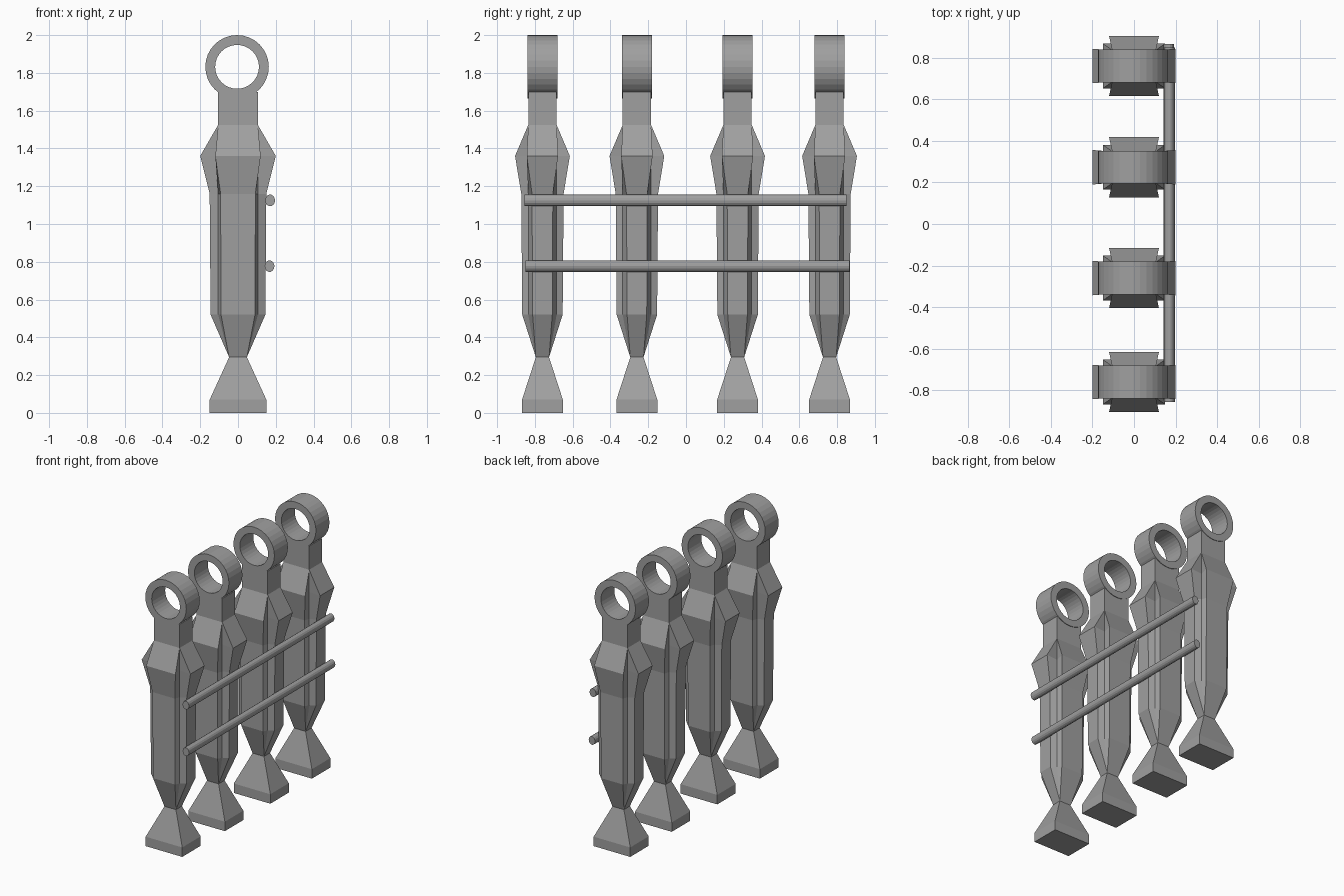
import bpy, bmesh, math

cube = bpy.data.objects.get("Cube")
if cube:
    bpy.data.objects.remove(cube, do_unlink=True)

# Single grey colour
grey = bpy.data.materials.new("mid_grey")
grey.use_nodes = True
grey.diffuse_color = (0.35, 0.35, 0.35, 1)
grey.node_tree.nodes["Principled BSDF"].inputs["Base Color"].default_value = grey.diffuse_color


def finish(bm, name):
    bmesh.ops.remove_doubles(bm, verts=bm.verts, dist=0.0005)
    bmesh.ops.recalc_face_normals(bm, faces=bm.faces)
    mesh = bpy.data.meshes.new(name)
    bm.to_mesh(mesh)
    bm.free()
    mesh.materials.append(grey)
    obj = bpy.data.objects.new(name, mesh)
    bpy.context.collection.objects.link(obj)
    return obj


def loft(bm, rings, closed=False):
    loops = [[bm.verts.new(p) for p in ring] for ring in rings]
    n = len(loops[0])
    pairs = list(zip(loops, loops[1:]))
    if closed:
        pairs.append((loops[-1], loops[0]))
    else:
        bm.faces.new(loops[0])
        bm.faces.new(loops[-1])
    for a, b in pairs:
        for i in range(n):
            j = (i + 1) % n
            bm.faces.new((a[i], a[j], b[j], b[i]))


def section(z, nx, ny, side_x, side_y, front_x, front_y):
    """Rectangle with notched corners (nx, ny) and a raised panel on each side."""
    corner = [(side_x, side_y), (nx, ny), (front_x, front_y)]
    pts = []
    for sx, sy in ((1, 1), (-1, 1), (-1, -1), (1, -1)):
        quarter = corner if sx * sy > 0 else corner[::-1]
        pts += [(sx * x, sy * y, z) for x, y in quarter]
    return pts


def plain(z, x, y):
    return section(z, x, y, x, y, x, y)


# Post: flared foot, pinched ankle, panelled shaft, shoulder and neck
def build_post(name):
    bm = bmesh.new()
    loft(bm, [
        plain(0, 0.15, 0.108),
        plain(0.07, 0.15, 0.108),
        plain(0.295, 0.047, 0.035),
        section(0.52, 0.105, 0.075, 0.145, 0.052, 0.09, 0.107),
        section(1.16, 0.105, 0.075, 0.15, 0.055, 0.092, 0.112),
        section(1.36, 0.105, 0.075, 0.2, 0.083, 0.12, 0.145),
        plain(1.525, 0.105, 0.075),
        plain(1.70, 0.105, 0.075),
    ])
    return finish(bm, name)


# Ring on top of each post, bored along y
def build_ring(name, outer=0.168, inner=0.116, half=0.079, sides=32):
    bm = bmesh.new()
    rings = []
    for r, y in ((outer, -half), (outer, half), (inner, half), (inner, -half)):
        rings.append([(r * math.cos(2 * math.pi * i / sides), y,
                       r * math.sin(2 * math.pi * i / sides)) for i in range(sides)])
    loft(bm, rings, closed=True)
    return finish(bm, name)


for i, y in enumerate((-0.76, -0.26, 0.273, 0.76), 1):
    post = build_post(f"post_{i}")
    post.location.y = y
    ring = build_ring(f"top_ring_{i}")
    ring.location = (-0.005, y, 1.832)


# Two rails joining the posts on their left side
def build_rail(name, x, z, y0, y1, sides=14):
    bm = bmesh.new()
    angles = [2 * math.pi * i / sides for i in range(sides)]
    loft(bm, [[(x + 0.026 * math.cos(a), y, z + 0.031 * math.sin(a)) for a in angles]
              for y in (y0, y1)])
    return finish(bm, name)


build_rail("upper_rail", 0.17, 1.125, -0.855, 0.85)
build_rail("lower_rail", 0.167, 0.777, -0.85, 0.865)
